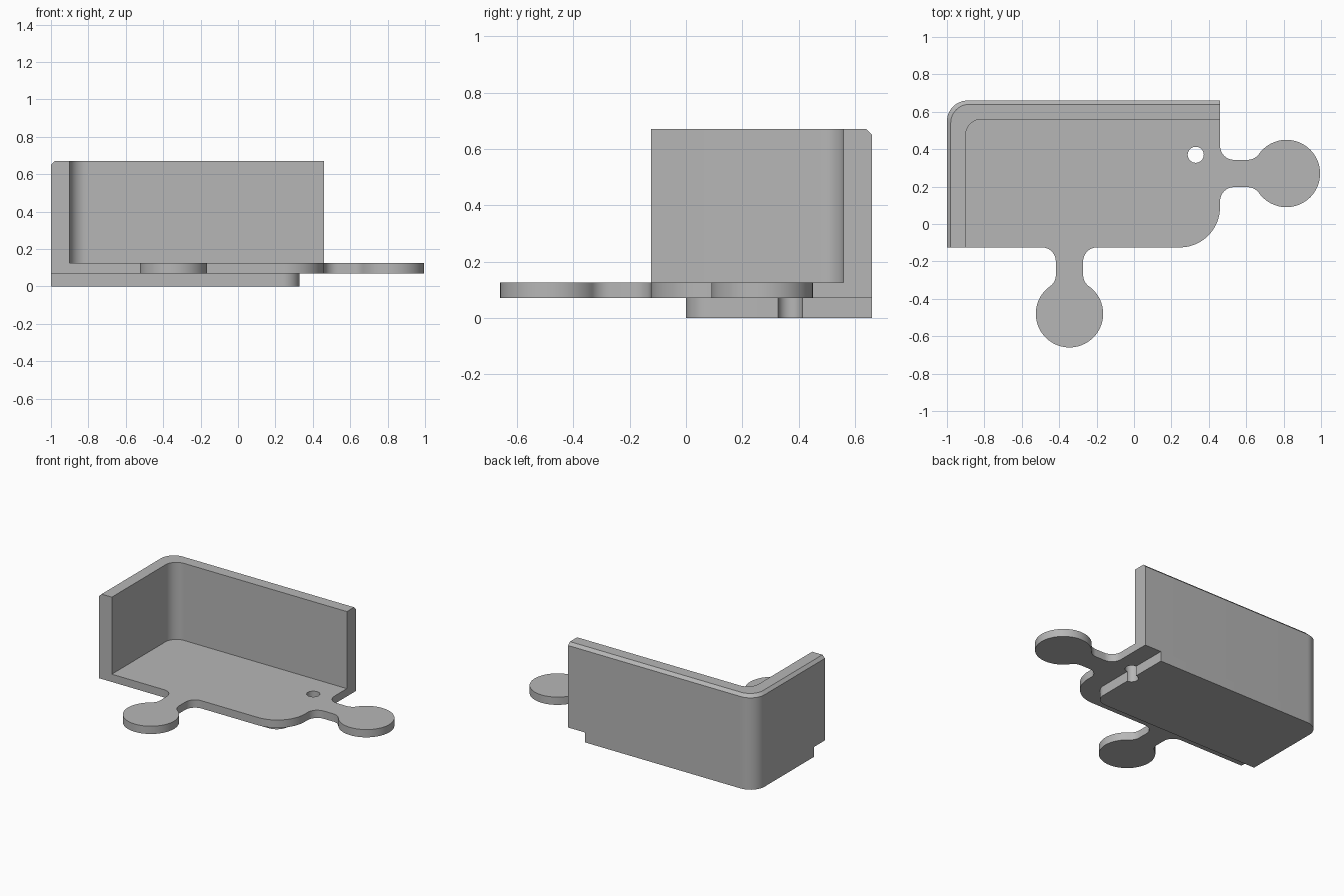
import bpy, bmesh, math
from mathutils import Vector

if "Cube" in bpy.data.objects:
    bpy.data.objects.remove(bpy.data.objects["Cube"], do_unlink=True)

grey = bpy.data.materials.new("plain_grey")
grey.use_nodes = True
grey.diffuse_color = (0.47, 0.47, 0.47, 1)
grey.node_tree.nodes["Principled BSDF"].inputs["Base Color"].default_value = grey.diffuse_color

LEFT, RIGHT, FRONT, BACK = -1.0, 0.46, -0.125, 0.66
SLAB_TOP, PLATE_TOP, WALL_TOP = 0.07, 0.125, 0.67
CORNER = 0.11


def arc(cx, cy, r, start, end, n=12):
    angles = [math.radians(start + (end - start) * i / n) for i in range(n + 1)]
    return [(cx + r * math.cos(a), cy + r * math.sin(a)) for a in angles]


def tab(origin, along, out):
    """Outline of a necked round tab growing out of a straight edge."""
    neck, fillet, knob, reach = 0.073, 0.075, 0.18, 0.355
    side = neck + fillet
    rise = math.sqrt((knob + fillet) ** 2 - side ** 2)
    touch = math.degrees(math.atan2(rise, side))
    half = arc(-side, fillet, fillet, -90, 0)
    half += arc(-side, reach - rise, fillet, 0, touch)
    half += arc(0, reach, knob, 180 + touch, 90, 32)[1:]
    whole = half + [(-v, u) for v, u in reversed(half[:-1])]
    o, a, d = Vector(origin), Vector(along), Vector(out)
    return [tuple(o + a * v + d * u) for v, u in whole]


def make_object(name, bm):
    bmesh.ops.recalc_face_normals(bm, faces=bm.faces)
    mesh = bpy.data.meshes.new(name)
    bm.to_mesh(mesh)
    bm.free()
    mesh.materials.append(grey)
    obj = bpy.data.objects.new(name, mesh)
    bpy.context.collection.objects.link(obj)
    return obj


def extrude_outline(name, outline, z0, z1):
    bm = bmesh.new()
    face = bm.faces.new([bm.verts.new((x, y, z0)) for x, y in outline])
    top = bmesh.ops.extrude_face_region(bm, geom=[face], use_keep_orig=True)["geom"]
    moved = [g for g in top if isinstance(g, bmesh.types.BMVert)]
    bmesh.ops.translate(bm, verts=moved, vec=(0, 0, z1 - z0))
    return make_object(name, bm)


def activate(obj):
    bpy.ops.object.select_all(action='DESELECT')
    obj.select_set(True)
    bpy.context.view_layer.objects.active = obj


back_corner = arc(LEFT + CORNER, BACK - CORNER, CORNER, 90, 180)

# Lower slab
slab = extrude_outline(
    "lower_slab",
    [(LEFT, 0)] + arc(0.24, 0.09, 0.09, -90, 0) + [(0.33, BACK)] + back_corner,
    0, SLAB_TOP)

# Floor plate with two round tabs
plate = extrude_outline(
    "floor_plate",
    [(LEFT, FRONT)] + tab((-0.345, FRONT), (1, 0), (0, -1))
    + arc(RIGHT - 0.215, FRONT + 0.215, 0.215, -90, 0, 20)
    + tab((RIGHT, 0.27), (0, 1), (1, 0)) + [(RIGHT, BACK)] + back_corner,
    SLAB_TOP, PLATE_TOP)

# Pin hole through the plate, leaving a groove in the slab edge
cutter = extrude_outline("pin_hole_cutter", arc(0.33, 0.37, 0.043, 0, 360, 32)[:-1], -0.1, 0.3)
cutter.hide_render = True
for part in (slab, plate):
    activate(part)
    cut = part.modifiers.new("pin_hole", 'BOOLEAN')
    cut.operation, cut.solver, cut.object = 'DIFFERENCE', 'EXACT', cutter
    bpy.ops.object.modifier_apply(modifier=cut.name)
bpy.data.objects.remove(cutter, do_unlink=True)

# Corner wall: a bevelled section swept around the back left corner
def wall_line(bm, inset, radius, z):
    x, y = LEFT + inset, BACK - inset
    path = [(RIGHT, y)] + arc(x + radius, y - radius, radius, 90, 180) + [(x, FRONT)]
    return [bm.verts.new((px, py, z)) for px, py in path]


THICK, BEVEL = 0.1, 0.02
bm = bmesh.new()
lines = [
    wall_line(bm, THICK, 0.085, PLATE_TOP),
    wall_line(bm, 0, CORNER, PLATE_TOP),
    wall_line(bm, 0, CORNER, WALL_TOP - BEVEL),
    wall_line(bm, BEVEL, CORNER - BEVEL / 2, WALL_TOP),
    wall_line(bm, THICK, 0.085, WALL_TOP),
]
for a, b in zip(lines, lines[1:] + lines[:1]):
    for i in range(len(a) - 1):
        bm.faces.new((a[i], a[i + 1], b[i + 1], b[i]))
for end in (0, -1):
    bm.faces.new([line[end] for line in lines])
wall = make_object("corner_wall", bm)

for part in (slab, plate, wall):
    activate(part)
    bpy.ops.object.shade_smooth_by_angle(angle=math.radians(30))
